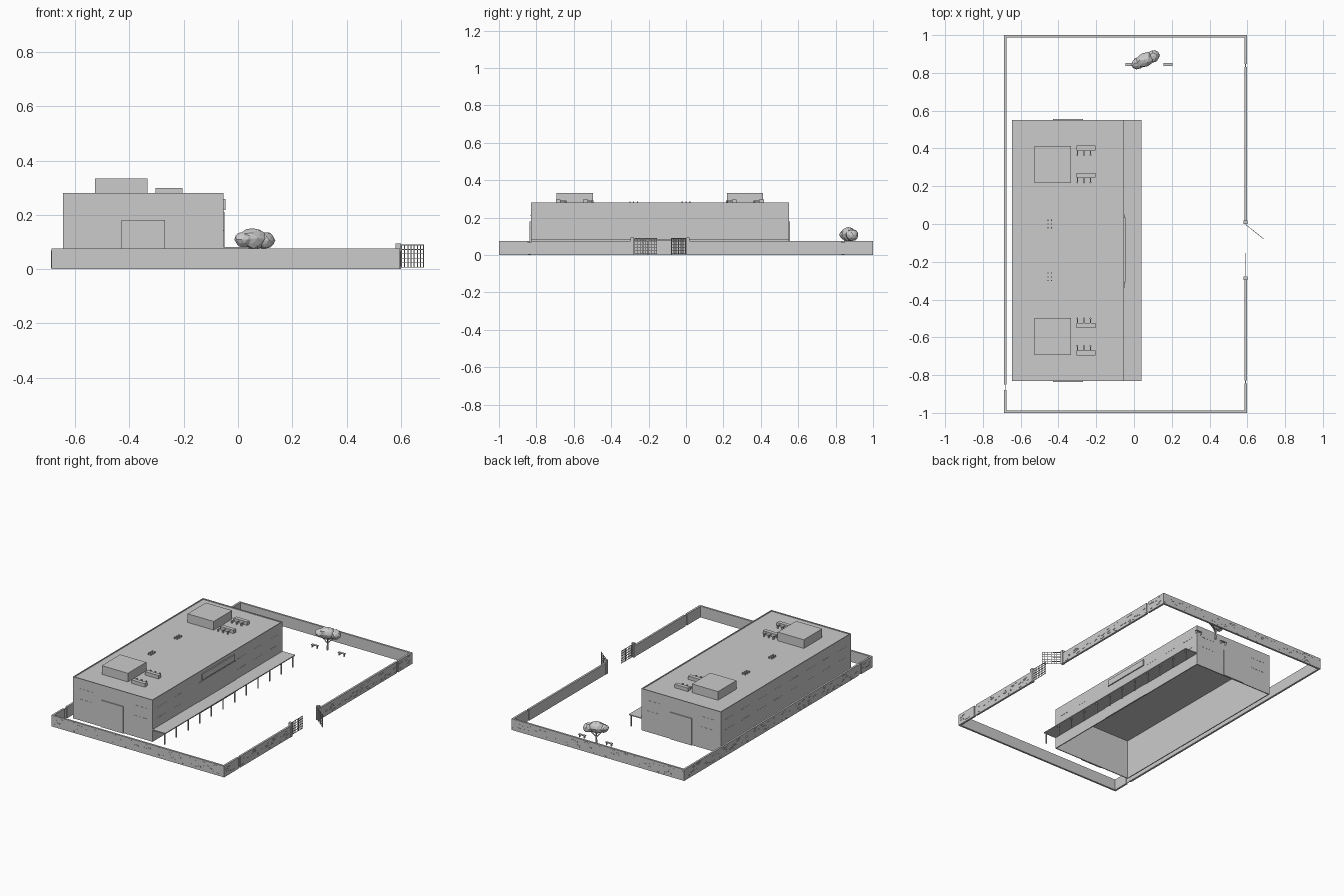
import bpy, bmesh, math, random
from mathutils import Matrix, Vector

if "Cube" in bpy.data.objects:
    bpy.data.objects.remove(bpy.data.objects["Cube"])

random.seed(4)


def boxes(name, items):
    """One object made of axis-aligned boxes (x0, x1, y0, y1, z0, z1)."""
    bm = bmesh.new()
    for x0, x1, y0, y1, z0, z1 in items:
        m = Matrix.Translation(((x0 + x1) / 2, (y0 + y1) / 2, (z0 + z1) / 2))
        m = m @ Matrix.Diagonal((x1 - x0, y1 - y0, z1 - z0, 1))
        bmesh.ops.create_cube(bm, size=1, matrix=m)
    return finish(name, bm)


def finish(name, bm):
    me = bpy.data.meshes.new(name)
    bm.to_mesh(me)
    bm.free()
    ob = bpy.data.objects.new(name, me)
    bpy.context.collection.objects.link(ob)
    return ob


def rod(bm, a, b, r0, r1, sides=6):
    a, b = Vector(a), Vector(b)
    d = b - a
    m = Matrix.Translation((a + b) / 2) @ d.to_track_quat('Z', 'Y').to_matrix().to_4x4()
    bmesh.ops.create_cone(bm, cap_ends=True, segments=sides, radius1=r0,
                          radius2=r1, depth=d.length, matrix=m)


# Building shell, open underneath
X0, X1, Y0, Y1, H, T = -.645, -.053, -.83, .55, .28, .006
YM = (Y0 + Y1) / 2
boxes("building_walls", [
    (X0, X0 + T, Y0, Y1, 0, H),
    (X1 - T, X1, Y0 + T, Y1 - T, 0, H),
    (X0 + T, X1, Y0, Y0 + T, 0, H),
    (X0 + T, X1, Y1 - T, Y1, 0, H)])
boxes("roof", [(X0 + T, X1 - T, Y0 + T, Y1 - T, .268, .275)])

# Slim ledges between storeys
ledges = []
for z in (.14, .21):
    for i in range(8):
        y = Y0 + .05 + i * .17
        ledges.append((X0 - .001, X0, y, y + .09, z, z + .003))
        if not -.44 < y < .06:
            ledges.append((X1, X1 + .001, y, y + .09, z, z + .003))
    for x in (-.6, -.2):
        for y in (Y0 - .001, Y1):
            ledges.append((x, x + .1, y, y + .001, z, z + .003))
boxes("window_ledges", ledges)

# Loading door panels on both ends
boxes("end_door_panels", [(-.43, -.27, Y0 - .006, Y0, 0, .18),
                          (-.43, -.27, Y1, Y1 + .006, 0, .18)])

# Entrance bay with a plain board above
boxes("entrance_bay", [(X1, X1 + .003, -.34, .05, 0, .21)])
boxes("facade_board", [(X1, X1 + .007, -.31, .035, .218, .258)])

# Canopy along the facade on a row of posts
boxes("canopy", [(X1, .04, Y0, Y1, .076, .082)])
n = 12
boxes("canopy_posts", [(.027, .033, y - .003, y + .003, 0, .076)
                       for y in [Y0 + .01 + i * (Y1 - Y0 - .02) / (n - 1) for i in range(n)]])

# Roof plant, mirrored about the middle of the building
rooms, units, vents = [], [], []
pipes = bmesh.new()
for s in (1, -1):
    def span(a, b):
        return tuple(sorted((YM + s * (a - YM), YM + s * (b - YM))))
    rooms.append((-.527, -.333, *span(.218, .413), .27, .333))
    for y in (.39, .245):
        units.append((-.305, -.205, *span(y, y + .026), .275, .298))
        for x in (-.3, -.265, -.23):
            ya, yb = YM + s * (y - YM), YM + s * (y - .025 - YM)
            rod(pipes, (x, ya, .288), (x, yb, .288), .003, .003)
            rod(pipes, (x, yb, .274), (x, yb, .291), .005, .005)
    for x in (-.455, -.437):
        for y in (-.02, 0, .02):
            a, b = span(y - .003, y + .003)
            vents.append((x - .003, x + .003, a, b, .274, .287))
boxes("roof_rooms", rooms)
boxes("air_units", units)
boxes("roof_vents", vents)
finish("air_unit_pipes", pipes)

# Perimeter wall, with gaps for the main gate and small doors
WH, t = .075, .013
L, R = -.687, .597
runs = [(L, R, .987, 1), (L, R, -1, -.987),
        (L, L + t, -.85, .987), (L, L + t, -.987, -.88)]
runs += [(R - t, R, a, b) for a, b in
         ((-.987, -.845), (-.828, -.28), (.0, .832), (.848, .987))]
boxes("perimeter_wall", [(*r, 0, WH) for r in runs])

# Scattered raised stones on the outer faces
stones = []
d = .002
for r in runs:
    alongx = r[1] - r[0] > r[3] - r[2]
    a, b = (r[0], r[1]) if alongx else (r[2], r[3])
    for i in range(int((b - a) * 55)):
        w = random.uniform(.012, .026)
        if b - a < w + .01:
            continue
        p = random.uniform(a, b - w)
        z = random.uniform(.004, WH - .012)
        h = random.uniform(.004, .007)
        if alongx:
            q = (1 - .0005, 1 + d / 2) if r[2] > 0 else (-1 - d / 2, -1)
            stones.append((p, p + w, *q, z, z + h))
        else:
            q = (R, R + d) if r[0] > 0 else (L - d, L)
            stones.append((*q, p, p + w, z, z + h))
boxes("wall_stones", stones)

# Gate posts and small door posts
boxes("gate_posts", [(R - .016, R + .003, -.296, -.278, 0, .095),
                     (R - .016, R + .003, 0, .018, 0, .095)])
boxes("small_doors", [(R - .009, R - .005, -.845, -.828, .003, .068),
                      (R - .009, R - .005, .832, .848, .003, .068),
                      (L + .004, L + .008, -.88, -.85, .003, .068)])


def gate(name, hinge, angle):
    """Grid leaf running along local x from the hinge."""
    w, h, k = .122, .09, .0014
    bars = [(x - k, x + k, -k, k, .006, h)
            for x in [k + i * (w - 2 * k) / 8 for i in range(9)]]
    bars += [(0, w, -k, k, z - k, z + k) for z in [.007 + i * .0163 for i in range(6)]]
    ob = boxes(name, bars)
    ob.location = hinge
    ob.rotation_euler.z = angle


gate("closed_gate_leaf", (.59, -.276, 0), math.pi / 2)
gate("open_gate_leaf", (.59, -.002, 0), math.radians(-38.5))

# Tree
bm = bmesh.new()
base, fork = (.06, .865, 0), (.06, .865, .045)
rod(bm, base, fork, .007, .004)
for tip in ((.015, .85, .095), (.1, .885, .09), (.06, .875, .11), (.075, .845, .1)):
    rod(bm, fork, tip, .004, .002)
finish("tree_trunk", bm)
bm = bmesh.new()
for c, r in (((.055, .868, .112), (.052, .036, .04)),
             ((.022, .85, .108), (.036, .03, .028)),
             ((.1, .888, .106), (.037, .033, .03))):
    m = Matrix.Translation(c) @ Matrix.Rotation(.45, 4, 'Z') @ Matrix.Diagonal((*r, 1))
    new = bmesh.ops.create_icosphere(bm, subdivisions=2, radius=1, matrix=m)["verts"]
    for v in new:
        v.co = Vector(c) + (v.co - Vector(c)) * random.uniform(.9, 1.1)
finish("tree_foliage", bm)

# Benches either side of the tree
parts = []
for x in (-.02, .18):
    parts.append((x - .025, x + .025, .837, .853, .017, .02))
    parts += [(x + o - .002, x + o + .002, .839, .851, 0, .017) for o in (-.018, .018)]
boxes("benches", parts)
